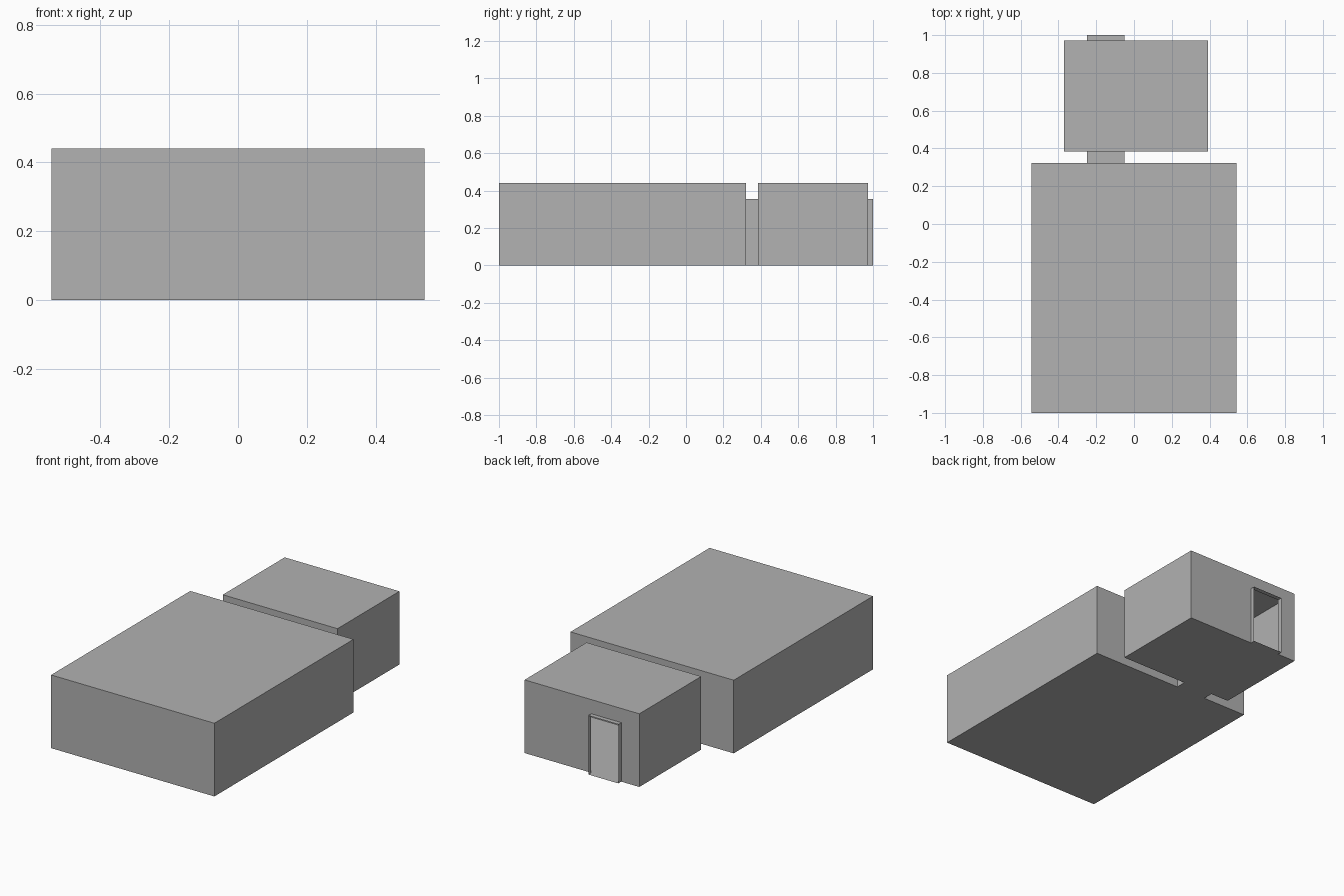
import bpy

if "Cube" in bpy.data.objects:
    bpy.data.objects.remove(bpy.data.objects["Cube"])

H = 0.44                            # room height
DX0, DX1, DH = -0.25, -0.05, 0.355  # shared doorway span and height

grey = bpy.data.materials.new("plain grey")
grey.diffuse_color = (0.445, 0.445, 0.445, 1)
grey.use_nodes = True
grey.node_tree.nodes["Principled BSDF"].inputs["Base Color"].default_value = grey.diffuse_color


def make(name, polys):
    verts, faces = [], []
    for poly in polys:
        faces.append(range(len(verts), len(verts) + len(poly)))
        verts += poly
    mesh = bpy.data.meshes.new(name)
    mesh.from_pydata(verts, [], [list(f) for f in faces])
    mesh.materials.append(grey)
    obj = bpy.data.objects.new(name, mesh)
    bpy.context.collection.objects.link(obj)


def level(x0, x1, y0, y1, z):
    p = [(x0, y0, z), (x1, y0, z), (x1, y1, z), (x0, y1, z)]
    return p if z > 0 else p[::-1]


def side(x, y0, y1, h, right):
    p = [(x, y0, 0), (x, y1, 0), (x, y1, h), (x, y0, h)]
    return p if right else p[::-1]


def cross_wall(x0, x1, y, front, door):
    # wall across the room; the outline steps around a doorway
    pts = [(x0, 0)]
    if door:
        pts += [(DX0, 0), (DX0, DH), (DX1, DH), (DX1, 0)]
    pts += [(x1, 0), (x1, H), (x0, H)]
    p = [(x, y, z) for x, z in pts]
    return p if front else p[::-1]


def room(name, x0, x1, y0, y1, front_door, back_door):
    make(name + "_floor", [level(x0, x1, y0, y1, 0)])
    make(name + "_roof", [level(x0, x1, y0, y1, H)])
    make(name + "_walls", [side(x0, y0, y1, H, False), side(x1, y0, y1, H, True),
                           cross_wall(x0, x1, y0, True, front_door),
                           cross_wall(x0, x1, y1, False, back_door)])


def passage(name, y0, y1):
    # open-ended tube: floor, roof and two sides
    make(name, [level(DX0, DX1, y0, y1, 0), level(DX0, DX1, y0, y1, DH),
                side(DX0, y0, y1, DH, False), side(DX1, y0, y1, DH, True)])


room("large_room", -0.543, 0.543, -1.0, 0.322, False, True)
room("small_room", -0.37, 0.393, 0.384, 0.972, True, True)
passage("connecting_passage", 0.322, 0.384)
passage("rear_doorway", 0.972, 1.0)
